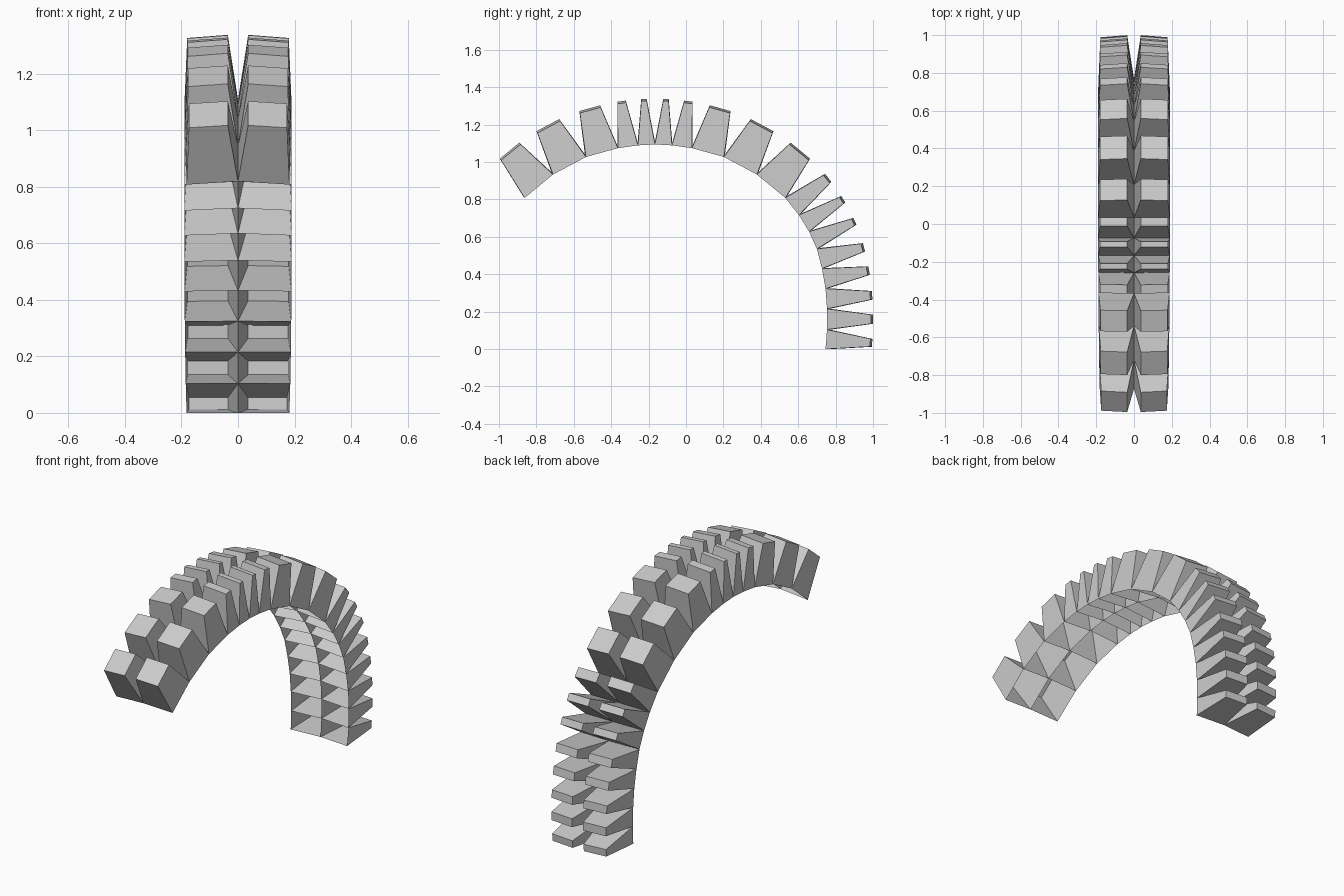
import bpy, bmesh
from mathutils import Vector

if "Cube" in bpy.data.objects:
    bpy.data.objects.remove(bpy.data.objects["Cube"])

# Inner arc of the band (y, z), one segment per tread block
PATH = [(-0.863, 0.808), (-0.711, 0.933), (-0.535, 1.027), (-0.364, 1.074),
        (-0.257, 1.089), (-0.166, 1.094), (-0.075, 1.089), (0.032, 1.074),
        (0.203, 1.027), (0.379, 0.933), (0.531, 0.808), (0.604, 0.716),
        (0.658, 0.628), (0.700, 0.535), (0.727, 0.430), (0.746, 0.323),
        (0.754, 0.215), (0.754, 0.104), (0.746, 0.0)]
PTS = [Vector(p) for p in PATH]
N = len(PTS) - 1
HEIGHT, INSET, GAP = 0.243, 0.031, 0.036


def outward(a, b):
    d = (b - a).normalized()
    return Vector((-d.y, d.x))


def point_normal(i):
    return outward(PTS[max(i - 1, 0)], PTS[min(i + 1, N)])


def half_width(i):
    # the band narrows slightly toward its two ends
    return 0.19 - 0.008 * abs(2 * i / N - 1) ** 4


def add_block(bm, i):
    a, b = PTS[i], PTS[i + 1]
    along, n = (b - a).normalized(), outward(a, b)
    mid, half = (a + b) / 2, (b - a).length / 2 - INSET
    ca, cb = a + point_normal(i) * 0.015, b + point_normal(i + 1) * 0.015
    hi, lo = mid + n * (HEIGHT + 0.003), mid + n * (HEIGHT - 0.008)
    wt = half_width(i + 0.5) - 0.01

    def v(x, p):
        return bm.verts.new((x, p.x, p.y))
    base = [v(0, ca), v(half_width(i), a), v(half_width(i + 1), b), v(0, cb)]
    top = [v(GAP, hi - along * half), v(wt, lo - along * half),
           v(wt, lo + along * half), v(GAP, hi + along * half)]
    # four tapered walls and a cap; the underside stays open
    for k in range(4):
        m = (k + 1) % 4
        bm.faces.new((base[k], base[m], top[m], top[k]))
    bm.faces.new(top)


# Hollow tapered blocks on one side, mirrored to the other
bm = bmesh.new()
for i in range(N):
    add_block(bm, i)
mesh = bpy.data.meshes.new("tread_blocks")
bm.to_mesh(mesh)
bm.free()
tread = bpy.data.objects.new("tread_blocks", mesh)
bpy.context.collection.objects.link(tread)
mirror = tread.modifiers.new("mirror", 'MIRROR')
mirror.use_axis[0] = True
mirror.use_mirror_merge = False
